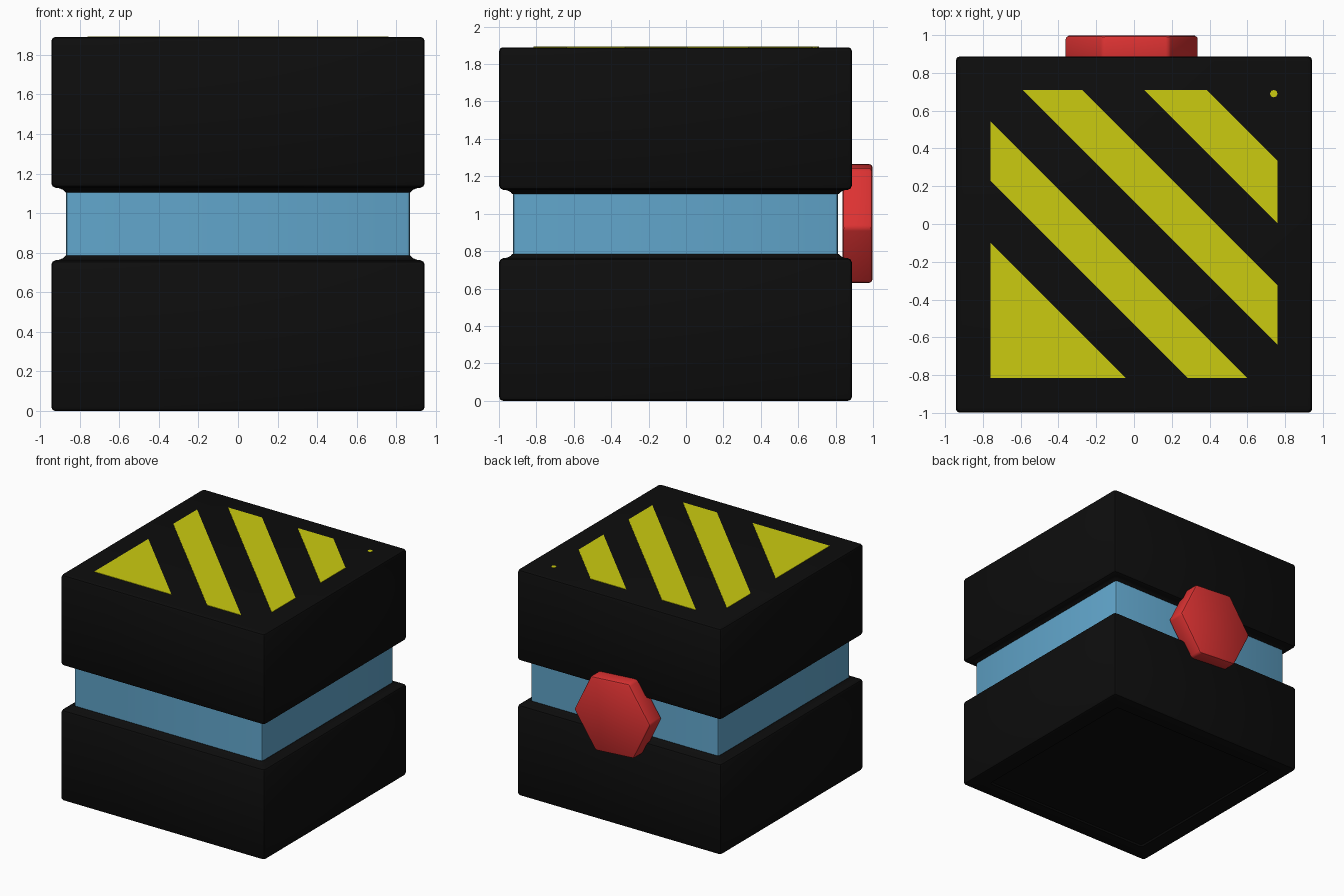
import bpy, bmesh, math
from mathutils import Vector, Matrix

if "Cube" in bpy.data.objects:
    bpy.data.objects.remove(bpy.data.objects["Cube"])

CY = -0.056          # body centre in y
MID = 0.945          # mirror height between the two blocks


def material(name, rgb):
    m = bpy.data.materials.new(name)
    m.diffuse_color = (*rgb, 1)
    m.use_nodes = True
    m.node_tree.nodes["Principled BSDF"].inputs["Base Color"].default_value = m.diffuse_color
    return m


BLACK = material("matte black", (0.004, 0.004, 0.004))
BLUE = material("light blue", (0.12, 0.38, 0.60))
RED = material("bright red", (0.72, 0.032, 0.032))
YELLOW = material("warning yellow", (0.60, 0.60, 0.005))


def finish(bm, name, mat, smooth=True):
    bmesh.ops.recalc_face_normals(bm, faces=bm.faces[:])
    me = bpy.data.meshes.new(name)
    bm.to_mesh(me)
    bm.free()
    ob = bpy.data.objects.new(name, me)
    bpy.context.collection.objects.link(ob)
    me.materials.append(mat)
    if smooth:
        bpy.ops.object.select_all(action='DESELECT')
        ob.select_set(True)
        bpy.context.view_layer.objects.active = ob
        bpy.ops.object.shade_smooth_by_angle(angle=math.radians(35))
    return ob


def ring(bm, h, z, r=0.02):
    """Square ring of half width h with softly rounded corners."""
    verts = []
    for k in range(4):
        mid = math.radians(45 + 90 * k)
        cx = math.copysign(h - r, math.cos(mid))
        cy = math.copysign(h - r, math.sin(mid))
        for d in (-45, 0, 45):
            a = mid + math.radians(d)
            verts.append(bm.verts.new((cx + r * math.cos(a), CY + cy + r * math.sin(a), z)))
    return verts


def square_loft(name, profile, mat):
    bm = bmesh.new()
    rings = [ring(bm, h, z) for h, z in profile]
    for a, b in zip(rings, rings[1:]):
        for i in range(len(a)):
            j = (i + 1) % len(a)
            bm.faces.new((a[i], a[j], b[j], b[i]))
    bm.faces.new(rings[0])
    bm.faces.new(rings[-1])
    return finish(bm, name, mat)


# Two black blocks, rounded outside, with a small fillet towards the core
outer = [(0.923, 0.0), (0.937, 0.006), (0.943, 0.02), (0.943, 0.74), (0.937, 0.754),
         (0.922, 0.762), (0.90, 0.765), (0.883, 0.773), (0.872, 0.785)]
square_loft("lower_block", [(0.78, 0.012), (0.79, 0.0)] + outer, BLACK)
square_loft("upper_block", [(h, 2 * MID - z) for h, z in outer], BLACK)

# Blue core band
square_loft("core_band", [(0.87, 0.76), (0.87, 1.13)], BLUE)

# Hexagonal red knob on the back
bm = bmesh.new()
bmesh.ops.create_cone(bm, cap_ends=True, segments=6, radius1=0.355, radius2=0.355, depth=0.16)
vert0 = max(bm.verts, key=lambda v: v.co.x).co
bmesh.ops.rotate(bm, verts=bm.verts[:], matrix=Matrix.Rotation(-math.atan2(vert0.y, vert0.x), 3, 'Z'))
bmesh.ops.rotate(bm, verts=bm.verts[:], matrix=Matrix.Rotation(math.radians(4), 3, 'Z'))
bmesh.ops.rotate(bm, verts=bm.verts[:], matrix=Matrix.Rotation(math.radians(-90), 3, 'X'))
bmesh.ops.translate(bm, verts=bm.verts[:], vec=(-0.012, 0.917, 0.948))
bmesh.ops.bevel(bm, geom=bm.edges[:], offset=0.018, segments=2, profile=0.5, affect='EDGES')
finish(bm, "hex_knob", RED)


# Diagonal stripes: a square plate clipped between two x + y limits
def stripe(i, low, high):
    bm = bmesh.new()
    z = 2 * MID + 0.003
    bm.faces.new([bm.verts.new((x, y, z)) for x, y in
                  ((-0.76, -0.815), (0.76, -0.815), (0.76, 0.71), (-0.76, 0.71))])
    n = Vector((1, 1, 0))
    for limit, s in ((low, -1), (high, 1)):
        bmesh.ops.bisect_plane(bm, geom=bm.verts[:] + bm.edges[:] + bm.faces[:],
                               plane_co=n * limit / 2, plane_no=n * s, clear_outer=True)
    top = bm.faces[:]
    ext = bmesh.ops.extrude_face_region(bm, geom=top, use_keep_orig=True)
    bmesh.ops.translate(bm, vec=(0, 0, -0.005),
                        verts=[v for v in ext["geom"] if isinstance(v, bmesh.types.BMVert)])
    finish(bm, "stripe_%d" % i, YELLOW, smooth=False)


for i, (lo, hi) in enumerate(((-3, -0.86), (-0.53, -0.215), (0.12, 0.435), (0.765, 1.095))):
    stripe(i + 1, lo, hi)

# Tiny yellow spot in the back right corner of the top
bm = bmesh.new()
bmesh.ops.create_cone(bm, cap_ends=True, segments=8, radius1=0.02, radius2=0.02, depth=0.005,
                      matrix=Matrix.Translation((0.74, 0.69, 2 * MID + 0.0005)))
finish(bm, "corner_spot", YELLOW, smooth=False)
